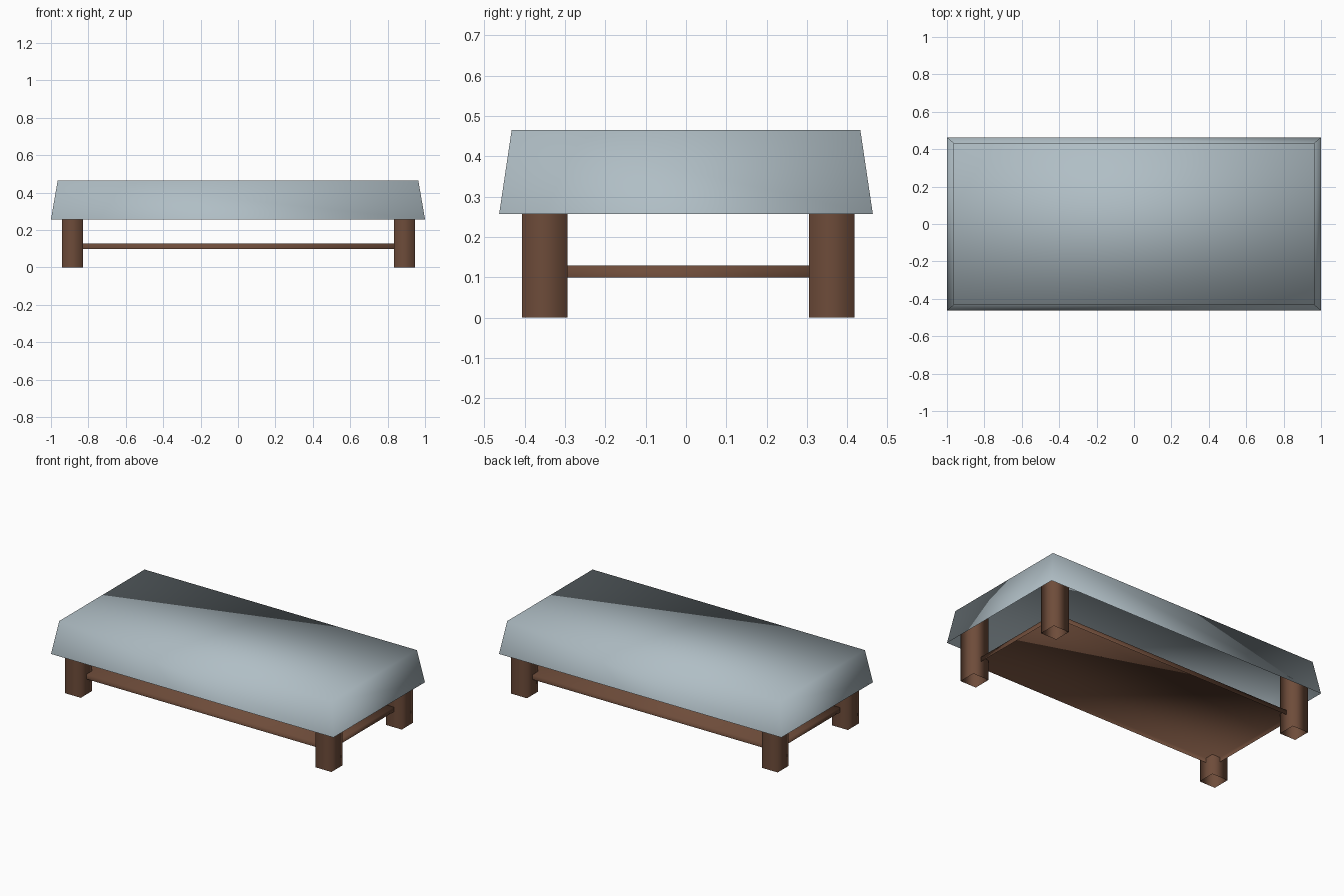
import bpy
import bmesh

if "Cube" in bpy.data.objects:
    bpy.data.objects.remove(bpy.data.objects["Cube"])


def material(name, color):
    m = bpy.data.materials.new(name)
    m.diffuse_color = (*color, 1)
    m.use_nodes = True
    m.node_tree.nodes["Principled BSDF"].inputs["Base Color"].default_value = m.diffuse_color
    return m


def block(name, x, y, z, mat, inset=(0, 0), top_open=False):
    """Smooth-shaded open-bottomed box; the top is drawn in by inset."""
    bm = bmesh.new()
    bmesh.ops.create_cube(bm, size=1)
    bm.normal_update()
    open_faces = [f for f in bm.faces
                  if f.normal.z < -0.5 or (top_open and f.normal.z > 0.5)]
    bmesh.ops.delete(bm, geom=open_faces, context='FACES_ONLY')
    for v in bm.verts:
        top = v.co.z > 0
        sx, sy = (1 if v.co.x > 0 else -1), (1 if v.co.y > 0 else -1)
        v.co.x = x[sx > 0] - (sx * inset[0] if top else 0)
        v.co.y = y[sy > 0] - (sy * inset[1] if top else 0)
        v.co.z = z[top]
    for f in bm.faces:
        f.smooth = True
    me = bpy.data.meshes.new(name)
    bm.to_mesh(me)
    bm.free()
    me.materials.append(mat)
    ob = bpy.data.objects.new(name, me)
    bpy.context.collection.objects.link(ob)
    return ob


wood = material("brown wood", (0.155, 0.072, 0.042))
slate = material("pale blue grey", (0.434, 0.515, 0.558))

# Hollow tapered cover
block("table_top", (-1, 1), (-0.463, 0.463), (0.257, 0.465), slate, (0.036, 0.031))

# Four hollow square legs reaching up inside the cover
leg_x = {"left": -0.885, "right": 0.89}
leg_y = {"front": -0.35, "back": 0.361}
h = 0.056
for sx, cx in leg_x.items():
    for sy, cy in leg_y.items():
        block(f"{sy}_{sx}_leg", (cx - h, cx + h), (cy - h, cy + h), (0, 0.46),
              wood, top_open=True)

# Low shelf running between the leg centres
block("shelf", (-0.885, 0.89), (-0.35, 0.361), (0.099, 0.129), wood)
